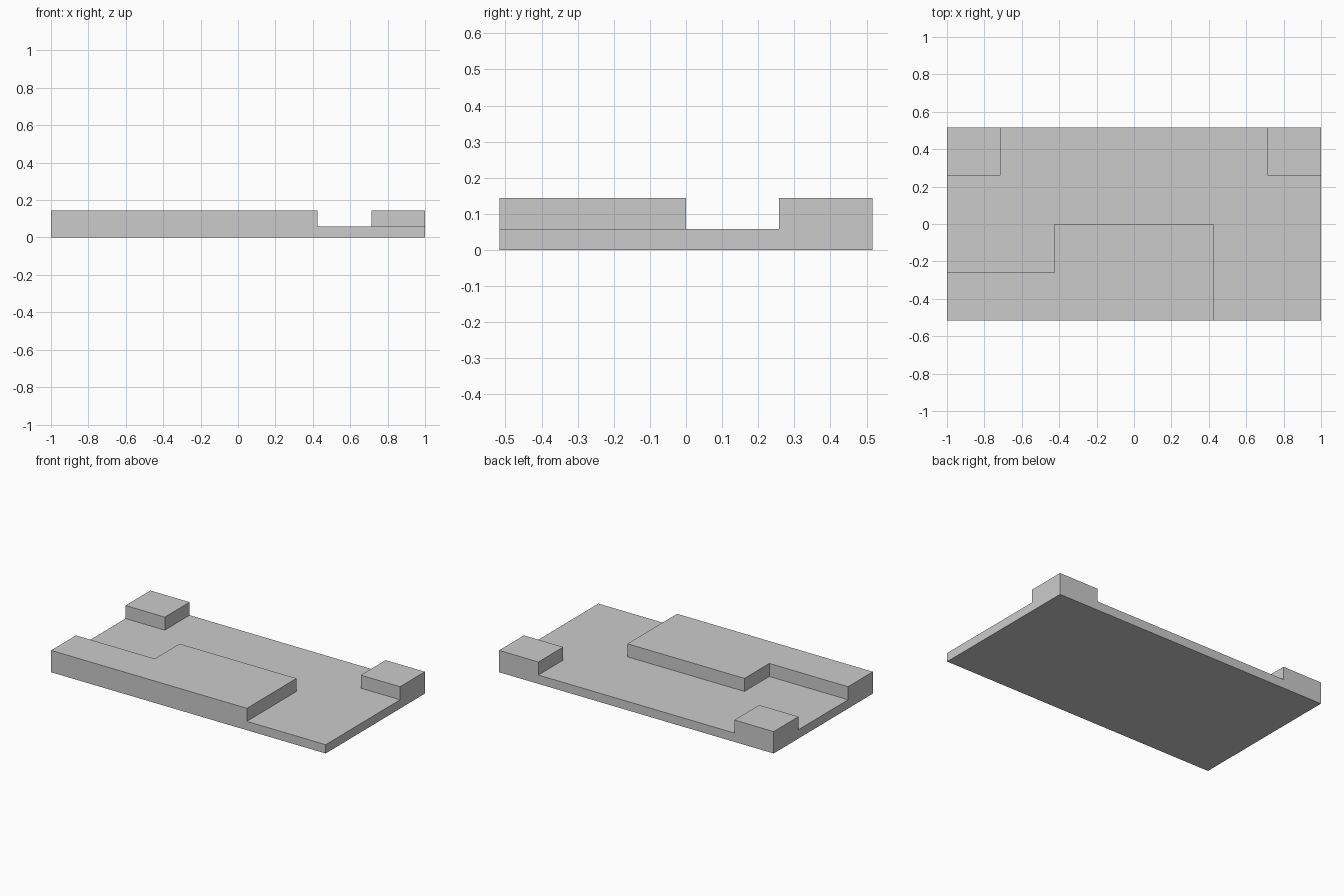
import bpy, bmesh
from mathutils import Vector

if "Cube" in bpy.data.objects:
    bpy.data.objects.remove(bpy.data.objects["Cube"])

HX, HY = 1.0, 0.516          # half width and half depth
LOW, HIGH = 0.058, 0.144     # floor height and raised height
CORNER, STEP = 0.714, 0.426  # inner edges of corner pads and front block


def is_raised(x, y):
    """Plan layout of the raised pads."""
    corner_pad = abs(x) > CORNER and y > HY / 2
    front_block = abs(x) < STEP and y < 0
    side_wing = x < -STEP and y < -HY / 2
    return corner_pad or front_block or side_wing


# base plate
bm = bmesh.new()
bmesh.ops.create_cube(bm, size=1)
for v in bm.verts:
    v.co = Vector((v.co.x * 2 * HX, v.co.y * 2 * HY, (v.co.z + 0.5) * LOW))

# score the plate along the pad outlines
cuts = [((x, 0, 0), (1, 0, 0)) for x in (-CORNER, -STEP, STEP, CORNER)]
cuts += [((0, y, 0), (0, 1, 0)) for y in (-HY / 2, 0, HY / 2)]
for co, no in cuts:
    bmesh.ops.bisect_plane(bm, geom=bm.verts[:] + bm.edges[:] + bm.faces[:],
                           plane_co=co, plane_no=no)

# raise the corner pads and the stepped front block
bm.normal_update()
tops = []
for f in bm.faces:
    c = f.calc_center_median()
    if f.normal.z > 0.9 and is_raised(c.x, c.y):
        tops.append(f)
ext = bmesh.ops.extrude_face_region(bm, geom=tops)
for v in ext["geom"]:
    if isinstance(v, bmesh.types.BMVert):
        v.co.z = HIGH
old = [f for f in tops if f.is_valid]
if old:
    bmesh.ops.delete(bm, geom=old, context='FACES')

# merge flat areas back into single faces
bmesh.ops.dissolve_limit(bm, angle_limit=0.01, verts=bm.verts[:], edges=bm.edges[:])
bmesh.ops.recalc_face_normals(bm, faces=bm.faces[:])

mesh = bpy.data.meshes.new("stepped_plate")
bm.to_mesh(mesh)
bm.free()
bpy.context.collection.objects.link(bpy.data.objects.new("stepped_plate", mesh))
